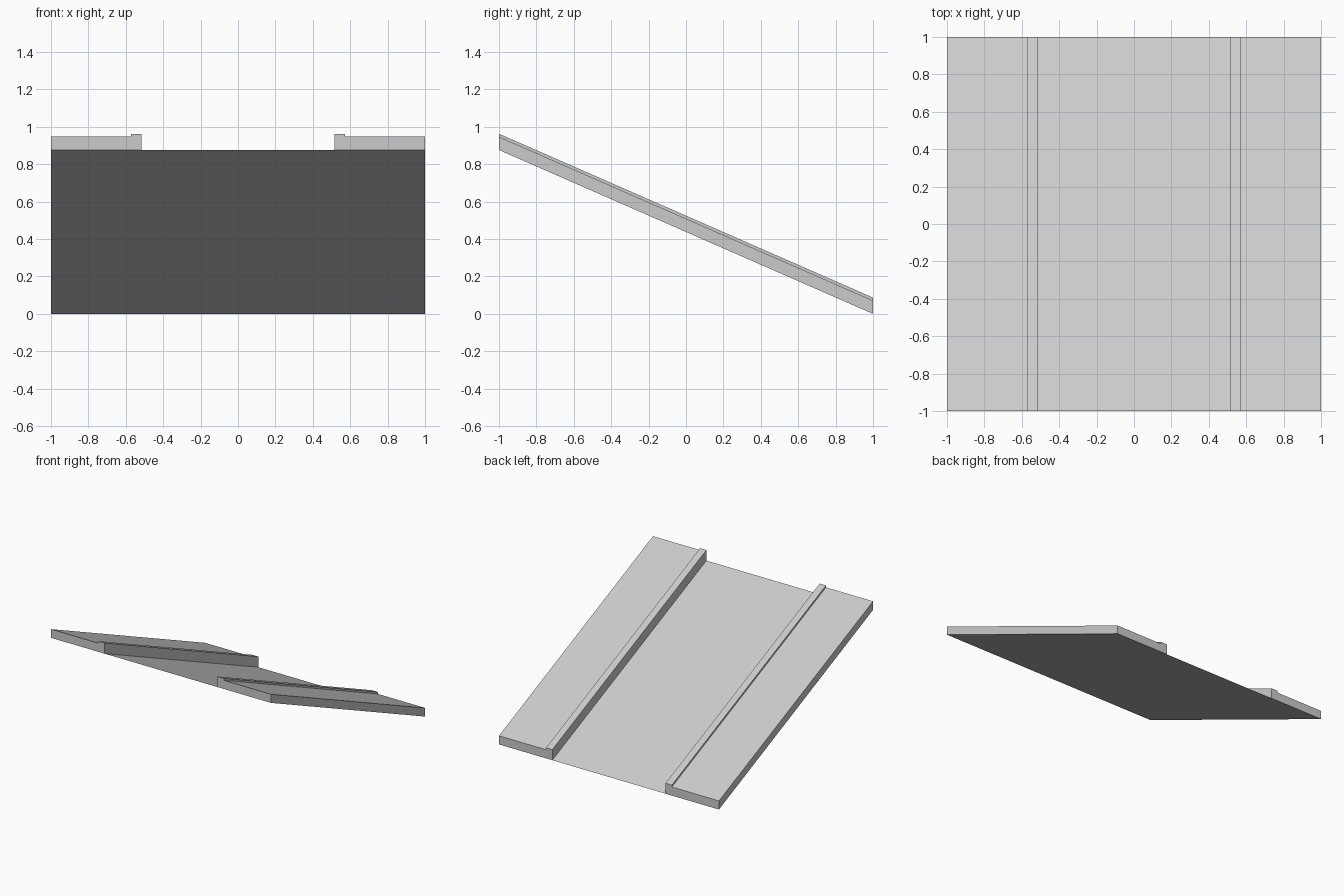
import bpy
import bmesh

if "Cube" in bpy.data.objects:
    bpy.data.objects.remove(bpy.data.objects["Cube"])

RISE = 0.876                      # height of the high front end
CURB_IN, CURB_OUT, EDGE = 0.515, 0.572, 1.0
WALK_H, CURB_H = 0.071, 0.087


def sloped(name, profile, sheet=False):
    """Sweep an (x, height) profile down the slope from front to back."""
    bm = bmesh.new()
    front = [bm.verts.new((x, -1, RISE + h)) for x, h in profile]
    back = [bm.verts.new((x, 1, h)) for x, h in profile]
    n = len(profile)
    for i in range(n - 1 if sheet else n):
        j = (i + 1) % n
        bm.faces.new((front[i], front[j], back[j], back[i]))
    if not sheet:
        bm.faces.new(front)
        bm.faces.new(back[::-1])
        bmesh.ops.recalc_face_normals(bm, faces=bm.faces)
    mesh = bpy.data.meshes.new(name)
    bm.to_mesh(mesh)
    bm.free()
    obj = bpy.data.objects.new(name, mesh)
    bpy.context.collection.objects.link(obj)
    return obj


# Road: a thin sloping sheet between the kerbs
sloped("road_surface", [(-CURB_IN, 0), (CURB_IN, 0)], sheet=True)

# Pavement with raised kerb, mirrored to the other side of the road
pavement = sloped("pavement_with_kerb", [
    (CURB_IN, 0), (EDGE, 0), (EDGE, WALK_H),
    (CURB_OUT, WALK_H), (CURB_OUT, CURB_H), (CURB_IN, CURB_H)])
mirror = pavement.modifiers.new("other_side", 'MIRROR')
mirror.use_axis = (True, False, False)
mirror.use_mirror_merge = False
